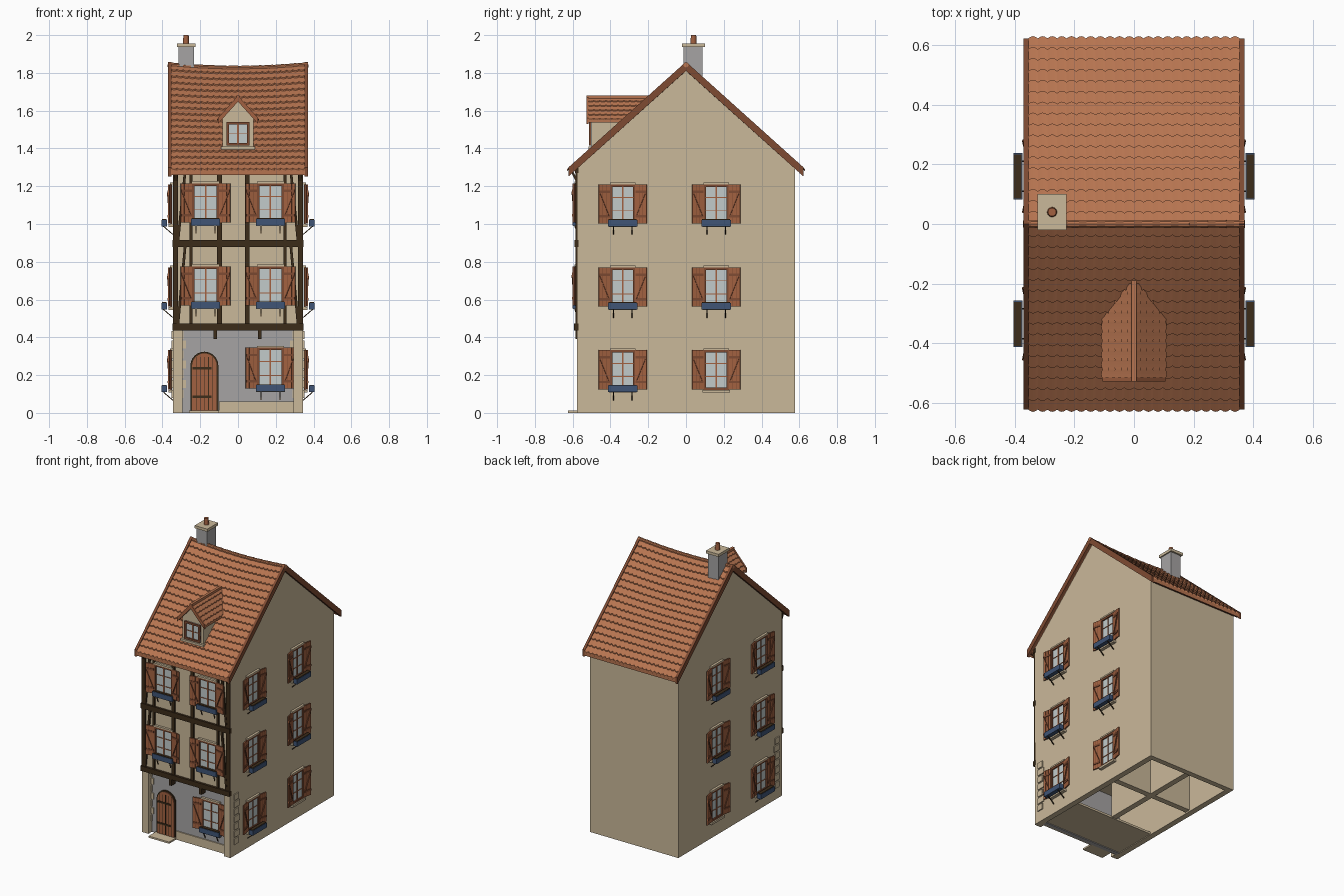
import bpy, bmesh, math
from mathutils import Matrix, Vector

if "Cube" in bpy.data.objects:
    bpy.data.objects.remove(bpy.data.objects["Cube"])

COLOURS = {
    "plaster": (0.59, 0.48, 0.32), "grey_render": (0.38, 0.37, 0.37),
    "terracotta": (0.47, 0.175, 0.08), "red_brown": (0.21, 0.07, 0.032),
    "dark_timber": (0.045, 0.025, 0.010), "shutter_wood": (0.36, 0.12, 0.052),
    "pale_glass": (0.54, 0.60, 0.60), "planter_blue": (0.05, 0.09, 0.18),
}
MATS = {}
for n, c in COLOURS.items():
    MATS[n] = bpy.data.materials.new(n)
    MATS[n].diffuse_color = (*c, 1)
PARTS = {}
I = Matrix.Identity(4)


def part(name, mat):
    if name not in PARTS:
        PARTS[name] = (bmesh.new(), mat)
    return PARTS[name][0]


def box(bm, x0, x1, y0, y1, z0, z1, m=I):
    loc = Matrix.Translation(((x0 + x1) / 2, (y0 + y1) / 2, (z0 + z1) / 2))
    bmesh.ops.create_cube(bm, size=1, matrix=m @ loc @ Matrix.Diagonal((x1 - x0, y1 - y0, z1 - z0, 1)))


def rod(bm, a, b, w, d, m=I):
    a, b = Vector(a), Vector(b)
    q = (b - a).to_track_quat('Z', 'Y').to_matrix().to_4x4()
    bmesh.ops.create_cube(bm, size=1, matrix=m @ Matrix.Translation((a + b) / 2) @ q
                          @ Matrix.Diagonal((w, d, (b - a).length, 1)))


def prism(bm, pts, axis, lo, hi):
    """Extrude a 2D outline along axis x or y."""
    to3 = (lambda p, t: (t, p[0], p[1])) if axis == 'x' else (lambda p, t: (p[0], t, p[1]))
    a = [bm.verts.new(to3(p, lo)) for p in pts]
    b = [bm.verts.new(to3(p, hi)) for p in pts]
    bm.faces.new(a)
    bm.faces.new(b[::-1])
    for i in range(len(pts)):
        j = (i + 1) % len(pts)
        bm.faces.new((a[i], b[i], b[j], a[j]))


def slab(bm, fn, u0, u1, n, lo, hi):
    """Sloped slab from eave (s=0) to ridge (s=1), running along u."""
    rows = [[bm.verts.new(fn(s, u0 + (u1 - u0) * k / n, h))
             for s, h in ((0, lo), (0, hi), (1, hi), (1, lo))] for k in range(n + 1)]
    for a, b in zip(rows, rows[1:]):
        for i in range(4):
            j = (i + 1) % 4
            bm.faces.new((a[i], a[j], b[j], b[i]))
    bm.faces.new(rows[0])
    bm.faces.new(rows[-1][::-1])


def tiles(bm, fn, u0, u1, count, courses, scallop, lift):
    """Overlapping courses of tiles with rounded lower edges."""
    n = count * 4
    for r in range(courses):
        cols = []
        for k in range(n + 1):
            u = u0 + (u1 - u0) * k / n
            s = r / courses - scallop * abs(math.sin(math.pi * k / 4))
            cols.append([bm.verts.new(fn(*p)) for p in (
                (min(1, (r + 1.1) / courses), u, 0.002), (s, u, lift), (s, u, 0.0))])
        for a, b in zip(cols, cols[1:]):
            for i in (0, 1):
                bm.faces.new((a[i], a[i + 1], b[i + 1], b[i]))


# House shell, open underneath
walls = part("plaster_walls", "plaster")
gable = [(-0.575, 0), (0.578, 0), (0.578, 1.305), (0, 1.82), (-0.575, 1.305)]
for lo, hi in ((-0.345, -0.305), (0.305, 0.345)):
    prism(walls, gable, 'x', lo, hi)
box(walls, -0.305, 0.305, 0.54, 0.578, 0, 1.305)
box(walls, -0.305, 0.305, -0.575, -0.52, 0.44, 1.305)
ground = part("ground_floor_front", "grey_render")
box(ground, -0.305, 0.305, -0.54, -0.51, 0, 0.44)
inner = part("inner_walls", "plaster")
box(inner, -0.305, 0.305, -0.52, 0.54, 0.40, 0.43)
box(inner, -0.305, 0.305, -0.52, -0.20, 0.005, 0.02)
box(inner, -0.02, 0.02, -0.20, 0.54, 0.01, 0.40)
box(inner, -0.305, 0.305, 0.15, 0.19, 0.01, 0.40)

# Stone corners, plinth and step
stone = part("corner_stones", "plaster")
for s in (-1, 1):
    xs = sorted((s * 0.295, s * 0.343))
    box(stone, *xs, -0.578, -0.53, 0, 0.44)
    for k in range(7):
        z, w = 0.08 + k * 0.052, 0.012 * (k % 2)
        box(stone, *sorted((s * 0.34, s * 0.352)), -0.54, -0.495 + w, z, z + 0.042)
        box(stone, *sorted((s * 0.30, s * (0.288 - w))), -0.547, -0.535, z, z + 0.042)
box(stone, -0.10, 0.295, -0.548, -0.535, 0, 0.06)
box(part("door_step", "plaster"), -0.26, -0.10, -0.625, -0.53, 0, 0.012)


# Arched door
def arch(r, z):
    return [(-0.178 - r, 0.012)] + [(-0.178 - r * math.cos(math.pi * k / 12), z + r * math.sin(math.pi * k / 12))
                                    for k in range(13)] + [(-0.178 + r, 0.012)]


prism(part("door_frame", "dark_timber"), arch(0.074, 0.25), 'y', -0.548, -0.535)
prism(part("door", "shutter_wood"), arch(0.065, 0.25), 'y', -0.553, -0.535)
trim = part("door_lines", "dark_timber")
for k in range(-2, 3):
    box(trim, -0.1795 + k * 0.022, -0.1765 + k * 0.022, -0.555, -0.55, 0.015, 0.295)
for z in (0.08, 0.23):
    box(trim, -0.24, -0.14, -0.557, -0.55, z, z + 0.012)

# Timber framing on the front
beams = part("timber_frame", "dark_timber")
for z0, z1, out in ((0.437, 0.472, 0.592), (0.878, 0.914, 0.59), (1.27, 1.30, 0.588)):
    box(beams, -0.347, 0.347, -out, -0.57, z0, z1)
for z0, z1 in ((0.47, 0.88), (0.91, 1.275)):
    for x, w in ((-0.331, 0.028), (0.331, 0.028), (-0.098, 0.024), (0.05, 0.024), (-0.25, 0.016), (0.25, 0.016)):
        box(beams, x - w / 2, x + w / 2, -0.584, -0.57, z0, z1)
    for s in (-1, 1):
        rod(beams, (s * 0.318, -0.577, z0), (s * 0.28, -0.577, z1), 0.018, 0.014)
for x in (-0.12, 0.115):
    box(beams, x - 0.01, x + 0.01, -0.585, -0.53, 0.39, 0.44)
for s in (-1, 1):
    rod(beams, (s * 0.33, -0.58, 1.23), (s * 0.33, -0.61, 1.29), 0.02, 0.012)


# Windows with shutters, sill and planter; outward is local -y
def window(m, h=0.21, w=0.135, cols=2, rows=3, shutters=True, planter=0.06, f=0.013):
    a = w / 2
    box(part("window_panes", "pale_glass"), -a, a, -0.004, 0.005, 0, h, m)
    fr = part("window_frames", "red_brown")
    for x in (-a, a - f):
        box(fr, x, x + f, -0.013, 0.005, 0, h, m)
    for z in (0, h - f):
        box(fr, -a, a, -0.013, 0.005, z, z + f, m)
    bars = part("window_bars", "shutter_wood")
    for k in range(1, cols):
        x = -a + w * k / cols
        box(bars, x - 0.004, x + 0.004, -0.009, 0, f, h - f, m)
    for k in range(1, rows):
        box(bars, -a + f, a - f, -0.008, 0, h * k / rows - 0.002, h * k / rows + 0.002, m)
    if not shutters:
        return
    sills = part("sills_and_lintels", "plaster")
    box(sills, -a - 0.005, a + 0.005, -0.022, 0.005, -0.015, 0, m)
    box(sills, -a, a, -0.016, 0.005, h, h + 0.01, m)
    for s in (-1, 1):
        hm = m @ Matrix.Translation((s * a, -0.006, 0)) @ Matrix.Rotation(-s * 0.2, 4, 'Z')
        box(part("shutters", "shutter_wood"), *sorted((0, s * 0.061)), -0.008, 0, 0.003, h, hm)
        lines = part("shutter_battens", "red_brown")
        for z in (0.035, h - 0.045):
            box(lines, *sorted((s * 0.002, s * 0.059)), -0.012, -0.007, z, z + 0.013, hm)
        rod(lines, (s * 0.006, -0.0095, 0.045), (s * 0.055, -0.0095, h - 0.045), 0.009, 0.005, hm)
        for x in (0.02, 0.04):
            box(lines, *sorted((s * x, s * (x + 0.0025))), -0.009, -0.007, 0.003, h, hm)
    if planter:
        back = planter - 0.03
        box(part("planters", "planter_blue"), -0.078, 0.078, -planter, -back, -0.012, 0.022, m)
        iron = part("planter_brackets", "dark_timber")
        box(iron, -0.074, 0.074, -planter + 0.003, -back - 0.003, 0.02, 0.026, m)
        for x in (-0.05, 0.05):
            rod(iron, (x, -planter + 0.01, -0.012), (x, 0, -0.055), 0.005, 0.005, m)


T = Matrix.Translation
for z in (1.005, 0.565):
    for x in (-0.172, 0.172):
        window(T((x, -0.575, z)), w=0.145, planter=0.025)
window(T((0.172, -0.54, 0.125)), h=0.22, w=0.145, planter=0.03)
for s in (-1, 1):
    turn = Matrix.Rotation(s * math.pi / 2, 4, 'Z')
    for z in (1.0, 0.56, 0.122):
        for y in (-0.335, 0.16):
            window(T((s * 0.345, y, z)) @ turn, planter=0 if (z < 0.5 and y > 0) else 0.06)


# Main roof with a sagging ridge
def sag(x):
    return 0.018 * max(0, 1 - (x / 0.36) ** 2)


for side in (-1, 1):
    def slope(s, x, lift, side=side):
        return (x, side * 0.623 * (1 - s), 1.285 + (0.56 - sag(x)) * s + lift)
    slab(part("roof_deck", "terracotta"), slope, -0.355, 0.355, 12, -0.026, 0.001)
    tiles(part("roof_tiles", "terracotta"), slope, -0.355, 0.355, 22, 17, 0.012, 0.011)
    for x in (-0.371, 0.353):
        slab(part("roof_verges", "red_brown"), slope, x, x + 0.018, 1, -0.034, 0.014)
    box(part("eave_boards", "red_brown"), -0.355, 0.355, *sorted((side * 0.60, side * 0.62)), 1.268, 1.285)
ridge = part("ridge_tiles", "terracotta")
for k in range(12):
    x0, x1 = -0.372 + k * 0.062, -0.372 + (k + 1) * 0.062
    a, b = Vector((x0, 0, 1.843 - sag(x0))), Vector((x1, 0, 1.843 - sag(x1)))
    q = (b - a).to_track_quat('Z', 'Y').to_matrix().to_4x4()
    bmesh.ops.create_cone(ridge, cap_ends=True, segments=10, radius1=0.012, radius2=0.014,
                          depth=(b - a).length, matrix=T((a + b) / 2) @ q)

# Dormer
prism(part("dormer_walls", "plaster"), [(-0.082, 1.385), (0.082, 1.385), (0.082, 1.56), (0, 1.65), (-0.082, 1.56)],
      'y', -0.50, -0.22)
window(T((0, -0.50, 1.415)), h=0.125, w=0.122, rows=2, shutters=False)
box(part("dormer_sill", "plaster"), -0.09, 0.09, -0.515, -0.49, 1.395, 1.41)
for side in (-1, 1):
    def pitch(s, y, lift, side=side):
        return (side * 0.106 * (1 - s), y, 1.552 + 0.118 * s + lift)
    slab(part("dormer_roof", "terracotta"), pitch, -0.52, -0.19, 1, -0.015, 0.001)
    tiles(part("dormer_tiles", "terracotta"), pitch, -0.52, -0.20, 10, 5, 0.04, 0.008)
    slab(part("dormer_barge_boards", "shutter_wood"), pitch, -0.528, -0.516, 1, -0.022, 0.01)
rod(part("dormer_ridge", "terracotta"), (0, -0.528, 1.672), (0, -0.19, 1.672), 0.018, 0.018)

# Chimney
box(part("chimney_stack", "grey_render"), -0.316, -0.234, -0.012, 0.088, 1.74, 1.938)
box(part("chimney_cap", "plaster"), -0.324, -0.226, -0.02, 0.10, 1.936, 1.955)
bmesh.ops.create_cone(part("chimney_pot", "shutter_wood"), cap_ends=True, segments=16, radius1=0.017,
                      radius2=0.014, depth=0.05, matrix=T((-0.275, 0.04, 1.975)))

for name, (bm, mat) in PARTS.items():
    bmesh.ops.recalc_face_normals(bm, faces=bm.faces)
    me = bpy.data.meshes.new(name)
    bm.to_mesh(me)
    bm.free()
    me.materials.append(MATS[mat])
    bpy.context.collection.objects.link(bpy.data.objects.new(name, me))

for m in bpy.data.materials:
    if m.users and not m.is_grease_pencil:
        m.use_nodes = True
        m.node_tree.nodes["Principled BSDF"].inputs["Base Color"].default_value = m.diffuse_color
